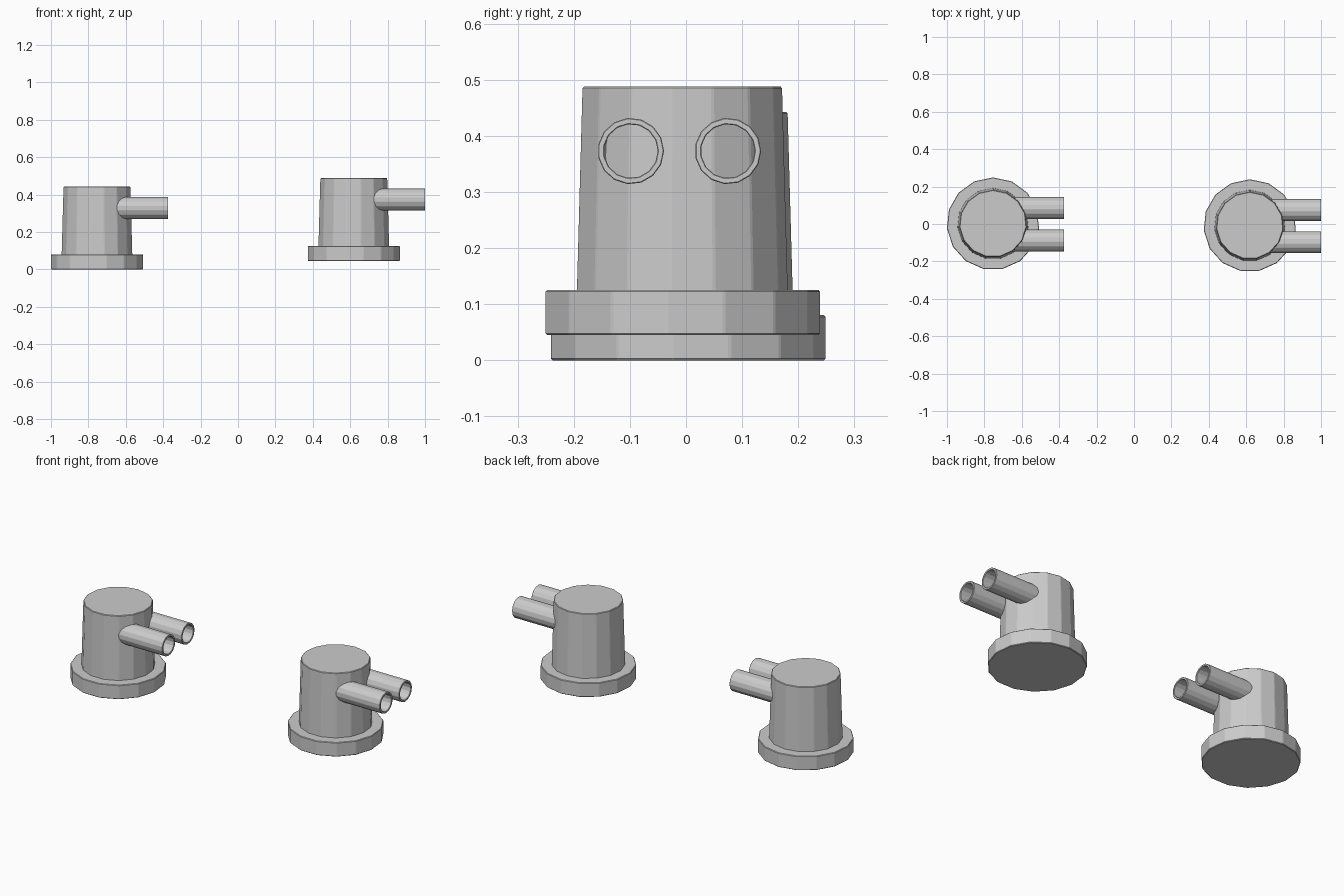
import bpy, bmesh
from math import sin, cos, pi
from mathutils import Matrix, Vector

if "Cube" in bpy.data.objects:
    bpy.data.objects.remove(bpy.data.objects["Cube"])

SIDES = 15


def lathe(name, profile, matrix, bevel=0.003):
    """Turn a (radius, height) profile into a closed 15-sided part with chamfered edges."""
    bm = bmesh.new()
    rings = []
    for r, z in profile:
        rings.append([bm.verts.new((r * cos(pi / 2 + 2 * pi * i / SIDES),
                                    r * sin(pi / 2 + 2 * pi * i / SIDES), z))
                      for i in range(SIDES)])
    for a, b in zip(rings, rings[1:]):
        for i in range(SIDES):
            j = (i + 1) % SIDES
            bm.faces.new((a[i], a[j], b[j], b[i]))
    bm.faces.new(rings[0][::-1])
    bm.faces.new(rings[-1])
    bmesh.ops.recalc_face_normals(bm, faces=bm.faces)
    mesh = bpy.data.meshes.new(name)
    bm.to_mesh(mesh)
    bm.free()
    ob = bpy.data.objects.new(name, mesh)
    bpy.context.collection.objects.link(ob)
    ob.matrix_world = matrix
    mod = ob.modifiers.new("chamfer", 'BEVEL')
    mod.width = bevel
    mod.segments = 1
    mod.limit_method = 'NONE'
    return ob


def turret(side, origin):
    place = Matrix.Translation(Vector(origin))
    # wide round foot
    lathe(side + "_base", [(0.2475, 0), (0.2475, 0.0805)], place)
    # tapered drum
    lathe(side + "_drum", [(0.1905, 0.07), (0.18, 0.443)], place)
    # two hollow barrels pointing along +x
    for label, y in (("front", -0.09), ("back", 0.083)):
        aim = place @ Matrix.Translation((0, y, 0.328)) @ Matrix.Rotation(pi / 2, 4, 'Y')
        lathe(f"{side}_{label}_barrel",
              [(0.0592, 0.09), (0.0592, 0.381), (0.048, 0.381), (0.048, 0.12)],
              aim, 0.0015)


turret("left", (-0.754, 0.0017, 0))
turret("right", (0.619, -0.0083, 0.045))
